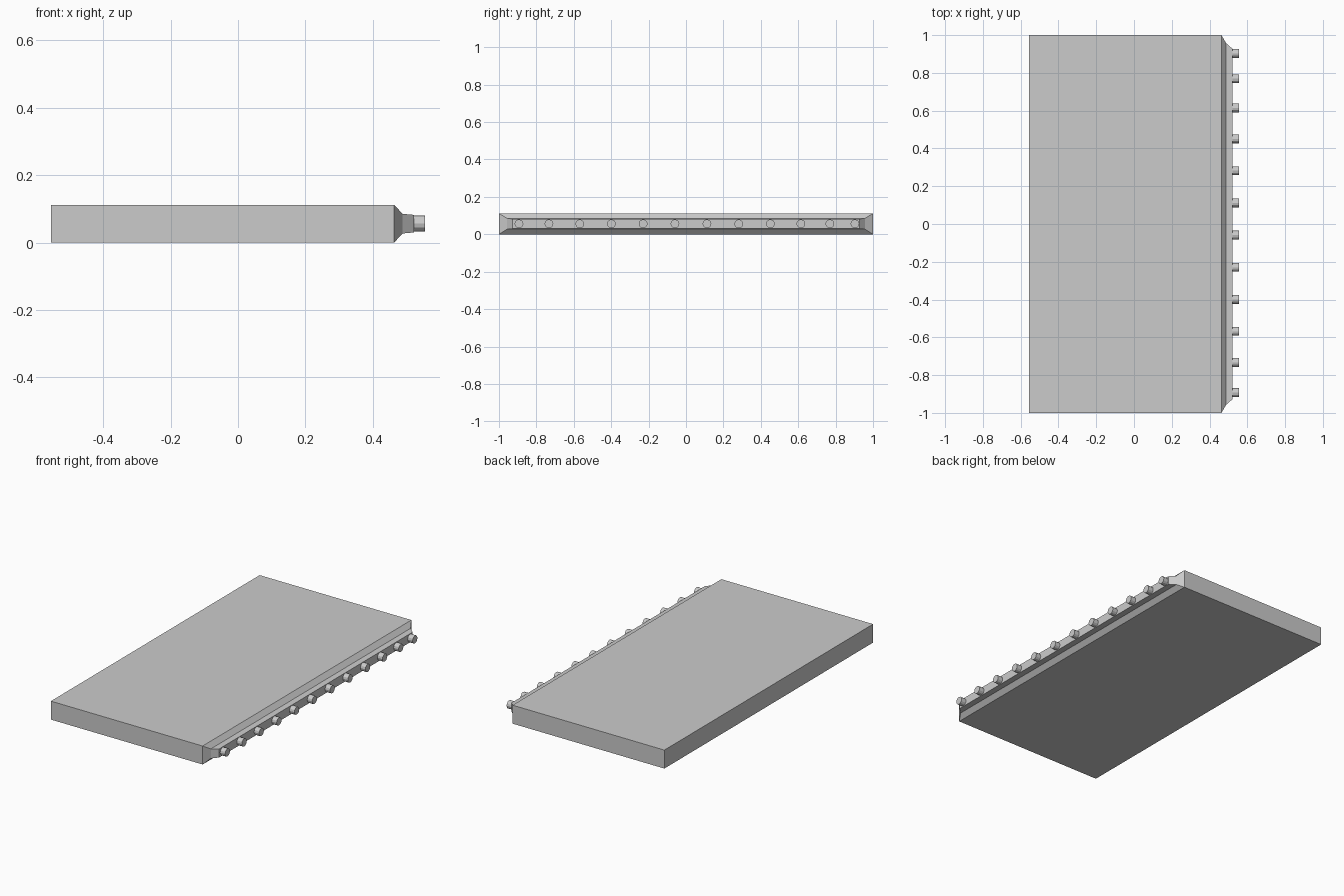
import bpy, bmesh, math
from mathutils import Matrix

if "Cube" in bpy.data.objects:
    bpy.data.objects.remove(bpy.data.objects["Cube"])

ZC = 0.056


def make_object(name, bm):
    bmesh.ops.recalc_face_normals(bm, faces=bm.faces)
    mesh = bpy.data.meshes.new(name)
    bm.to_mesh(mesh)
    bm.free()
    obj = bpy.data.objects.new(name, mesh)
    bpy.context.collection.objects.link(obj)
    return obj


def loft(name, sections):
    """Rectangular sections along x: (x, half width, half height)."""
    bm = bmesh.new()
    rings = [[bm.verts.new((x, sy * w, ZC + sz * h))
              for sy, sz in ((-1, -1), (1, -1), (1, 1), (-1, 1))]
             for x, w, h in sections]
    for a, b in zip(rings, rings[1:]):
        for i in range(4):
            j = (i + 1) % 4
            bm.faces.new((a[i], a[j], b[j], b[i]))
    bm.faces.new(rings[0])
    bm.faces.new(rings[-1])
    return make_object(name, bm)


# Slab with its bevelled shoulder and narrow edge rail
loft("slab", [(-0.555, 1.0, ZC), (0.463, 1.0, ZC),
              (0.488, 0.957, 0.029), (0.522, 0.927, 0.026)])

# Row of short round pegs along the rail
peg_positions = [-0.893, -0.733, -0.568, -0.399, -0.229, -0.059,
                 0.112, 0.282, 0.451, 0.614, 0.769, 0.903]
for n, y in enumerate(peg_positions):
    bm = bmesh.new()
    place = Matrix.Translation((0.5345, y, ZC)) @ Matrix.Rotation(math.pi / 2, 4, 'Y')
    bmesh.ops.create_cone(bm, cap_ends=True, segments=12, radius1=0.0235,
                          radius2=0.0235, depth=0.041, matrix=place)
    make_object(f"peg_{n + 1}", bm)
